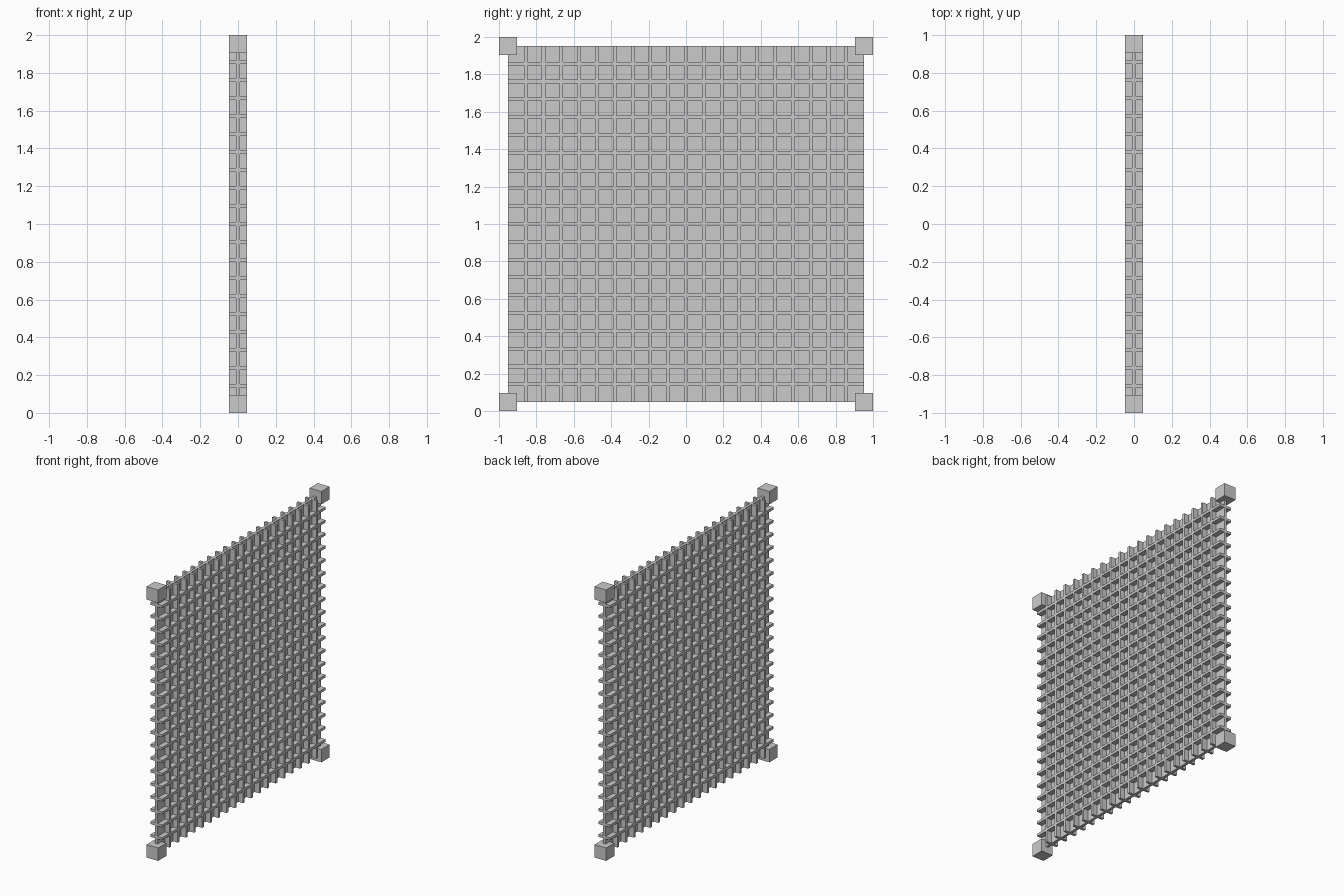
import bpy, bmesh
from mathutils import Matrix

if "Cube" in bpy.data.objects:
    bpy.data.objects.remove(bpy.data.objects["Cube"])

U = 2 / 21            # grid pitch, also the corner cube size
T = 0.2 * U           # thickness of plate and ribs
H = 20 * U            # panel height and width
CZ = 1.0              # panel centre height


def boxes(name, items):
    """One object made of (centre, size) boxes."""
    bm = bmesh.new()
    for centre, size in items:
        m = Matrix.Translation(centre) @ Matrix.Diagonal((*size, 1))
        bmesh.ops.create_cube(bm, size=1, matrix=m)
    mesh = bpy.data.meshes.new(name)
    bm.to_mesh(mesh)
    bm.free()
    obj = bpy.data.objects.new(name, mesh)
    bpy.context.collection.objects.link(obj)
    return obj


offsets = [(i - 10) * U for i in range(1, 20)]

# thin central sheet
boxes("centre_plate", [((0, 0, CZ), (T, H, H))])

# crossing ribs standing out on both sides of the sheet
boxes("horizontal_ribs", [((0, 0, CZ + o), (U, H, T)) for o in offsets])
boxes("vertical_ribs", [((0, o, CZ), (U, T, H)) for o in offsets])

# cubes centred on the four panel corners
boxes("corner_cubes", [((0, sy * H / 2, CZ + sz * H / 2), (U, U, U))
                       for sy in (-1, 1) for sz in (-1, 1)])
